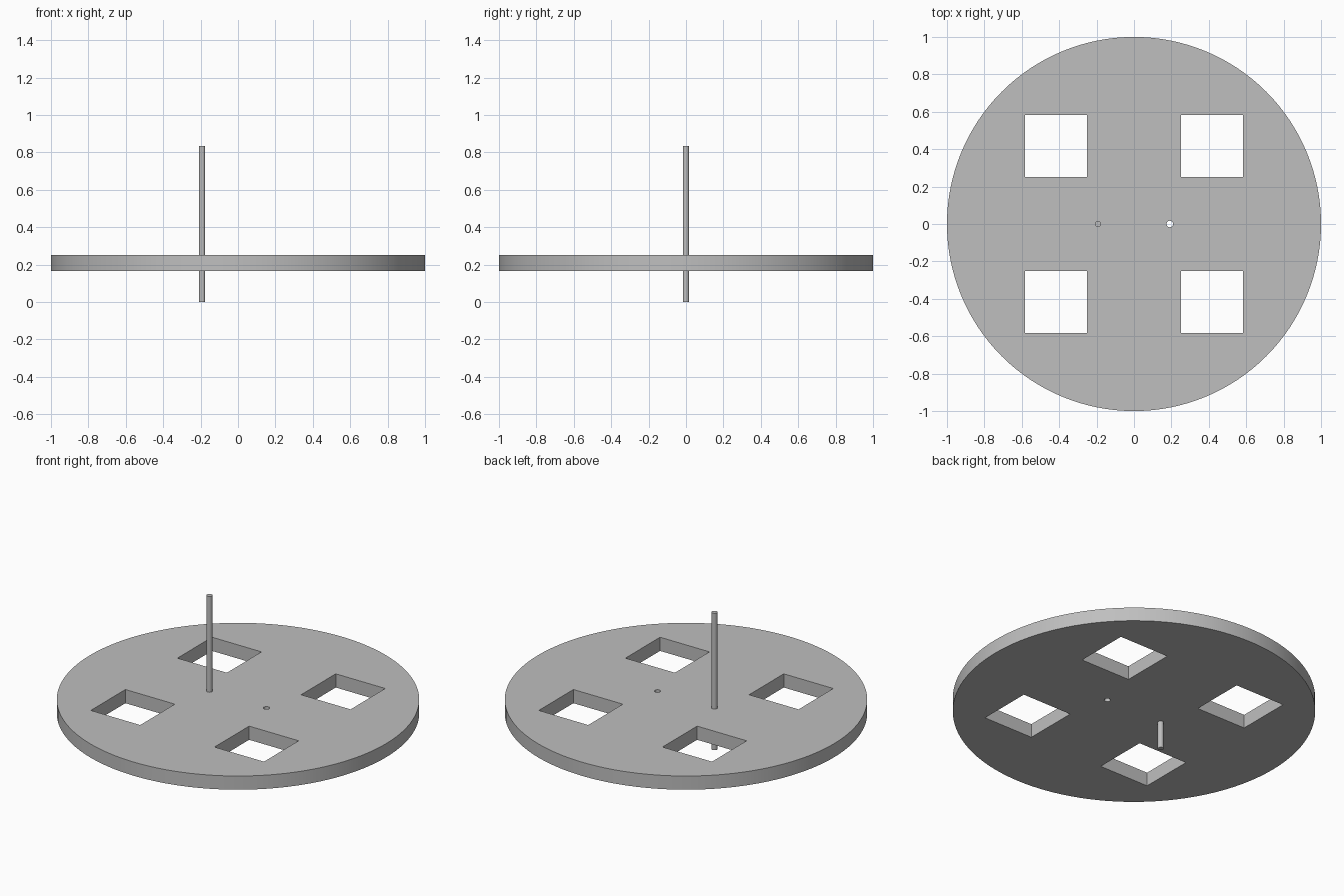
import bpy
import math

# Remove the default cube
cube = bpy.data.objects.get("Cube")
if cube:
    bpy.data.objects.remove(cube, do_unlink=True)

UNIT = 1 / 12          # plate thickness; the other sizes are multiples of it
PLATE_Z = 2.5 * UNIT   # middle height of the plate
PIN_X = 0.192
PIN_R = 0.0165

grey = bpy.data.materials.new("plain grey")
grey.use_nodes = True
colour = (0.52, 0.52, 0.52, 1)
grey.diffuse_color = colour
grey.node_tree.nodes["Principled BSDF"].inputs["Base Color"].default_value = colour


def cylinder(name, radius, depth, location, sides):
    bpy.ops.mesh.primitive_cylinder_add(
        vertices=sides, radius=radius, depth=depth, location=location)
    obj = bpy.context.object
    obj.name = name
    obj.data.materials.append(grey)
    return obj


def cut(target, cutter):
    mod = target.modifiers.new("cut", 'BOOLEAN')
    mod.operation = 'DIFFERENCE'
    mod.solver = 'EXACT'
    mod.object = cutter
    bpy.context.view_layer.objects.active = target
    bpy.ops.object.modifier_apply(modifier=mod.name)
    bpy.data.objects.remove(cutter, do_unlink=True)


# Round plate
plate = cylinder("round_plate", 1, UNIT, (0, 0, PLATE_Z), 128)

# Four square windows
for sx in (-1, 1):
    for sy in (-1, 1):
        bpy.ops.mesh.primitive_cube_add(
            size=4 * UNIT, location=(sx * 5 * UNIT, sy * 5 * UNIT, PLATE_Z))
        window = bpy.context.object
        window.data.materials.append(grey)
        cut(plate, window)

# Small round hole opposite the rod
cut(plate, cylinder("hole_cutter", PIN_R + 0.001, 4 * UNIT, (PIN_X, 0, PLATE_Z), 32))

# Upright rod through the plate
rod = cylinder("upright_rod", PIN_R, 10 * UNIT, (-PIN_X, 0, 5 * UNIT), 32)

# Smooth round walls, sharp rims
for obj in (plate, rod):
    bpy.ops.object.select_all(action='DESELECT')
    obj.select_set(True)
    bpy.context.view_layer.objects.active = obj
    bpy.ops.object.shade_smooth_by_angle(angle=math.radians(30))
